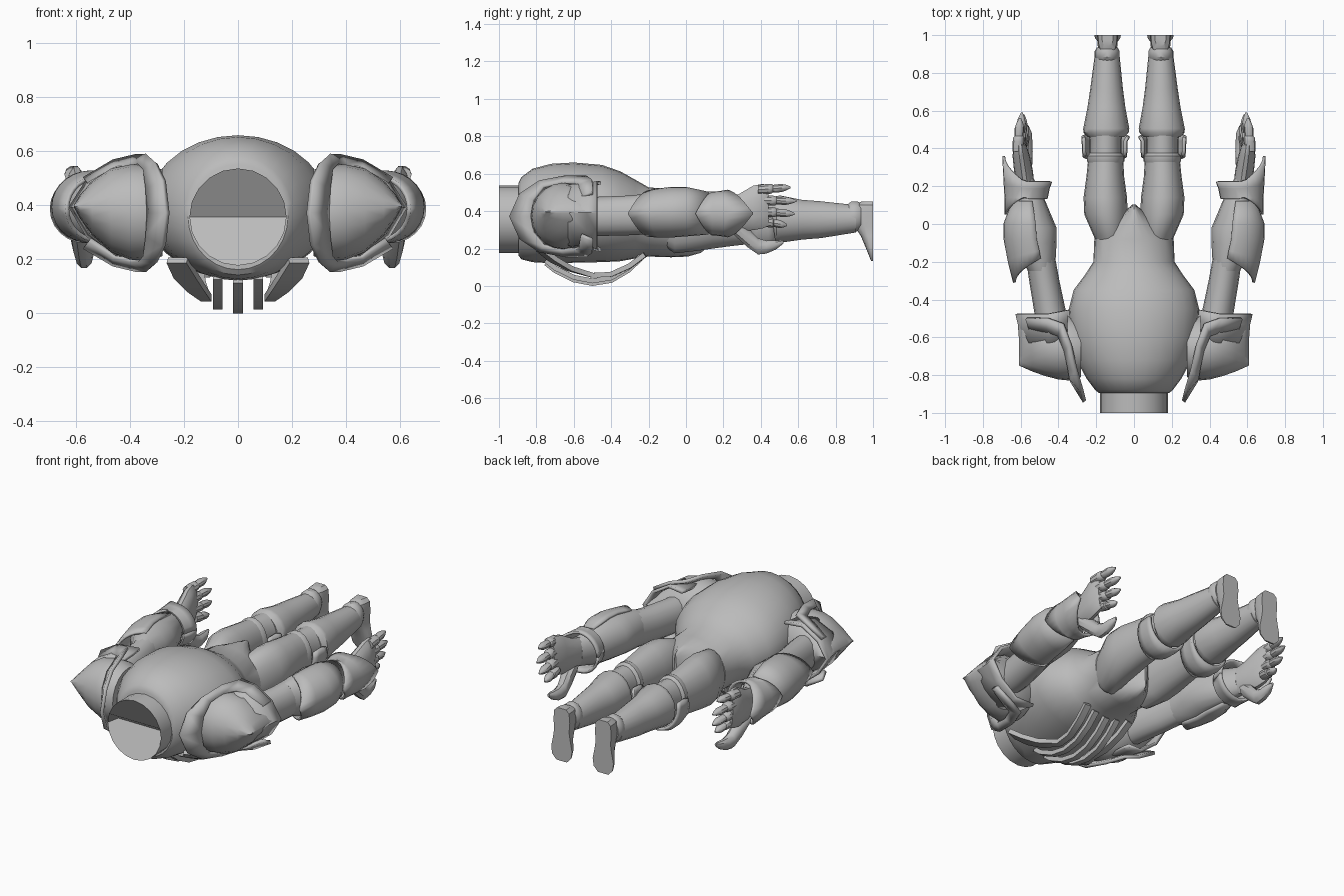
import bpy, bmesh, math
from mathutils import Vector

grey = bpy.data.materials.new("plain_grey")
grey.diffuse_color = (0.5, 0.5, 0.5, 1)


def finish(name, bm, mirror=True, thick=0, angle=35):
    bmesh.ops.recalc_face_normals(bm, faces=bm.faces)
    me = bpy.data.meshes.new(name)
    bm.to_mesh(me)
    bm.free()
    me.materials.append(grey)
    ob = bpy.data.objects.new(name, me)
    bpy.context.collection.objects.link(ob)
    bpy.ops.object.select_all(action='DESELECT')
    ob.select_set(True)
    bpy.context.view_layer.objects.active = ob
    bpy.ops.object.shade_smooth_by_angle(angle=math.radians(angle))
    if thick:
        s = ob.modifiers.new("thickness", 'SOLIDIFY')
        s.thickness, s.offset = thick, 0
    if mirror:
        ob.modifiers.new("mirror", 'MIRROR').use_mirror_merge = False
    return ob


def bridge(bm, rows, closed=True):
    """Skin a list of equal point rows."""
    vs = [[bm.verts.new(p) for p in r] for r in rows]
    n = len(vs[0])
    for a, b in zip(vs, vs[1:]):
        for i in range(n if closed else n - 1):
            j = (i + 1) % n
            bm.faces.new((a[i], a[j], b[j], b[i]))
    return vs


def skin(name, rows, closed=True, caps=True, thick=0, mirror=True, angle=35):
    bm = bmesh.new()
    vs = bridge(bm, rows, closed)
    if closed and caps:
        bm.faces.new(vs[0])
        bm.faces.new(vs[-1])
    return finish(name, bm, mirror, thick, angle)


def loft(name, rings, n=16, axis='Y', mirror=True):
    """Elliptical rings: Y axis (y,cx,cz,rx,rz), X axis (x,cy,cz,ry,rz)."""
    rows = []
    for t, c, cz, r, rz in rings:
        row = []
        for i in range(n):
            a = 2 * math.pi * i / n
            u, z = c + r * math.cos(a), cz + rz * math.sin(a)
            row.append((u, t, z) if axis == 'Y' else (t, u, z))
        rows.append(row)
    return skin(name, rows, mirror=mirror)


def plate(name, rings, arc, mid=0, n=16, thick=0.015, steep=1):
    """Curved armour shell; every ring (y,shift,cx,cz,rx,rz) is swept back by shift."""
    rows = []
    for y, s, cx, cz, rx, rz in rings:
        row = []
        for i in range(n + 1):
            t = 2 * i / n - 1
            a = math.radians(mid + arc * t)
            row.append((cx + rx * math.cos(a), y + s * min(1, abs(t) * steep), cz + rz * math.sin(a)))
        rows.append(row)
    return skin(name, rows, closed=False, thick=thick)


def bar(name, path, mirror=True):
    """Flat strip with a box section, path points (x,y,z,half_width)."""
    rows = []
    pts = [Vector(p[:3]) for p in path]
    for i, p in enumerate(path):
        d = (pts[min(i + 1, len(pts) - 1)] - pts[max(i - 1, 0)]).normalized()
        side = d.cross(Vector((0, 0, 1))).normalized()
        up = side.cross(d) * 0.013
        w = side * p[3]
        rows.append([pts[i] + w + up, pts[i] - w + up, pts[i] - w - up, pts[i] + w - up])
    return skin(name, rows, mirror=mirror)


# Round torso running into the pelvis wedge
loft("torso", [(-.895, 0, .36, .185, .195), (-.88, 0, .365, .205, .22), (-.82, 0, .38, .25, .25),
               (-.72, 0, .39, .305, .266), (-.6, 0, .395, .335, .268), (-.45, 0, .39, .345, .26),
               (-.35, 0, .375, .32, .24), (-.27, 0, .36, .26, .21), (-.2, 0, .345, .215, .185),
               (-.08, 0, .338, .21, .182), (.01, 0, .335, .115, .175), (.08, 0, .34, .035, .16),
               (.103, 0, .34, .008, .14)], n=28, mirror=False)

# Neck stump with a hollow V-shaped end
bm = bmesh.new()
N = 20
circle = [(.18 * math.cos(2 * math.pi * i / N), .36 + .18 * math.sin(2 * math.pi * i / N)) for i in range(N)]
rim = bridge(bm, [[(x, y, z) for x, z in circle] for y in (-.86, -1)])[1]
r, l = bm.verts.new((.165, -.92, .36)), bm.verts.new((-.165, -.92, .36))
for half in (rim[:N // 2 + 1], rim[N // 2:] + rim[:1]):
    first, last = (r, l) if half[0] is rim[0] else (l, r)
    bm.faces.new(half + [last, first])
finish("neck", bm, mirror=False)

# Curved chest bars, and wide outer ones hugging the chest
curve = [(-.75, .125), (-.7, .085), (-.6, .035), (-.5, .016), (-.4, .032), (-.31, .085), (-.24, .15)]
bar("chest_bar_middle", [(0, y, z, .018) for y, z in curve], mirror=False)
bar("chest_bar_inner", [(.075, y, z + .014, .017) for y, z in curve])
bar("chest_bar_outer", [(.225, -.78, .2, .04), (.195, -.71, .145, .045), (.155, -.62, .095, .035),
                        (.118, -.5, .06, .02), (.125, -.4, .065, .02), (.14, -.3, .11, .02),
                        (.15, -.22, .17, .02)])

# Shoulder guard, pinched to an outer ridge
loft("shoulder_guard", [(.28, -.66, .375, .15, .16), (.33, -.66, .375, .17, .178), (.4, -.655, .378, .168, .176),
                        (.47, -.645, .385, .16, .155), (.54, -.632, .393, .148, .1),
                        (.585, -.62, .398, .14, .045), (.608, -.615, .4, .135, .006)], n=20, axis='X')

# Flared rim: from the sleeve over the top, round the neck side and back underneath
outer = [(.57, -.5, .5), (.46, -.5, .565), (.375, -.53, .585), (.335, -.64, .587),
         (.305, -.78, .562), (.275, -.885, .495), (.262, -.94, .375)]
inner = [(.55, -.56, .475), (.46, -.57, .535), (.4, -.59, .55), (.365, -.67, .55),
         (.345, -.76, .53), (.335, -.815, .46), (.33, -.83, .375)]
flip = lambda row: row + [(x, y, .75 - z) for x, y, z in row[-2::-1]]
skin("shoulder_rim", [flip(outer), flip(inner)], closed=False, thick=.02)

# Angular sleeve opening round the arm
section = [(.35, .545), (.45, .545), (.55, .485), (.608, .395), (.55, .3), (.45, .22), (.35, .205)]
skin("sleeve_rim", [[(.42 + (x - .42) * k, y + .02 * (x < .4), .38 + (z - .38) * k) for x, z in section]
                    for y, k in ((-.63, .95), (-.53, .99), (-.475, 1.06))], closed=False, thick=.018)

# Arm
loft("upper_arm", [(-.6, .43, .375, .08, .1), (-.46, .445, .375, .084, .105), (-.3, .475, .38, .08, .106),
                   (-.18, .495, .39, .078, .11)])
loft("forearm", [(-.25, .49, .39, .07, .1), (-.19, .505, .39, .09, .118), (-.1, .535, .395, .125, .124),
                 (-.02, .54, .4, .13, .122), (.13, .548, .39, .075, .105), (.24, .58, .39, .05, .085)])
plate("elbow_guard", [(-.31, .13, .515, .39, .118, .118), (-.2, .06, .525, .393, .135, .124),
                      (-.08, 0, .54, .397, .143, .128), (.0, 0, .545, .4, .139, .125),
                      (.12, 0, .553, .392, .085, .107)], 100)
plate("wrist_cuff", [(.05, .09, .572, .39, .107, .11), (.14, .0, .57, .39, .108, .11),
                     (.22, -.03, .568, .39, .115, .114), (.36, -.135, .565, .39, .125, .12)], 180, n=24, steep=2.2)

# Hand with four fingers and a thumb
loft("palm", [(.18, .57, .39, .045, .08), (.28, .585, .395, .05, .1), (.36, .597, .42, .046, .122),
              (.41, .602, .43, .036, .122), (.44, .603, .43, .022, .11)], n=14)
for k, (z0, z1, y1, x) in enumerate([(.517, .53, .56, .615), (.46, .457, .59, .606),
                                     (.402, .388, .58, .597), (.348, .328, .54, .588)]):
    y0 = .385 + .008 * k
    rings = []
    for t, rad in ((0, .028), (.3, .031), (.42, .029), (.46, .023), (.7, .025), (.85, .018), (1, .005)):
        rings.append((y0 + t * (y1 - y0), x - .012 * t, z0 + t * (z1 - z0), rad, rad * .93))
    loft("finger_%d" % (k + 1), rings, n=10)
loft("thumb", [(.26, .585, .32, .04, .05), (.33, .577, .262, .04, .055), (.385, .57, .215, .034, .046),
               (.43, .568, .21, .03, .036), (.48, .566, .222, .026, .026), (.52, .565, .238, .007, .01)], n=10)

# Legs
loft("thigh", [(-.14, .12, .33, .06, .1), (-.06, .125, .33, .09, .155), (.05, .148, .35, .115, .163),
               (.14, .152, .355, .115, .155), (.25, .152, .355, .1, .14), (.34, .15, .355, .093, .13)], n=18)
loft("knee_joint", [(.3, .15, .355, .08, .115), (.335, .15, .355, .1, .135), (.36, .15, .355, .1, .135),
                    (.375, .15, .355, .085, .12), (.45, .15, .355, .085, .12), (.5, .15, .355, .1, .12)], n=18)
plate("knee_guard", [(.33, .03, .155, .35, .108, .125), (.39, .0, .155, .35, .112, .15),
                     (.44, 0, .155, .35, .113, .152), (.49, -.03, .15, .35, .12, .135)], 105, mid=-90, thick=.018)
loft("shin", [(.46, .148, .355, .095, .115), (.485, .148, .358, .12, .128), (.505, .147, .36, .122, .128),
              (.62, .146, .357, .1, .108), (.72, .145, .357, .086, .1), (.91, .142, .362, .064, .074)], n=18)

# Foot standing on its sole, toes pointing down: half-round slices (z, half width, upper y)
loft("ankle_ring", [(.865, .142, .37, .055, .07), (.885, .142, .375, .066, .08), (.915, .142, .375, .066, .08),
                    (.935, .142, .375, .055, .07)])
rows = []
for z, w, y0 in ((.455, .03, .94), (.435, .05, .9), (.38, .055, .87), (.32, .05, .9), (.27, .058, .935),
                 (.21, .07, .96), (.165, .064, .978), (.135, .035, .99)):
    rows.append([(.14 + w * math.cos(a), 1 - (1 - y0) * math.sin(a) ** .7, z)
                 for a in [math.pi * i / 10 for i in range(11)]])
skin("foot", rows)

# Rest the lowest chest bar on the ground
low = 1e9
dg = bpy.context.evaluated_depsgraph_get()
for ob in bpy.data.objects:
    low = min(low, min(v.co.z for v in ob.evaluated_get(dg).data.vertices))
for ob in bpy.data.objects:
    ob.location.z -= low
